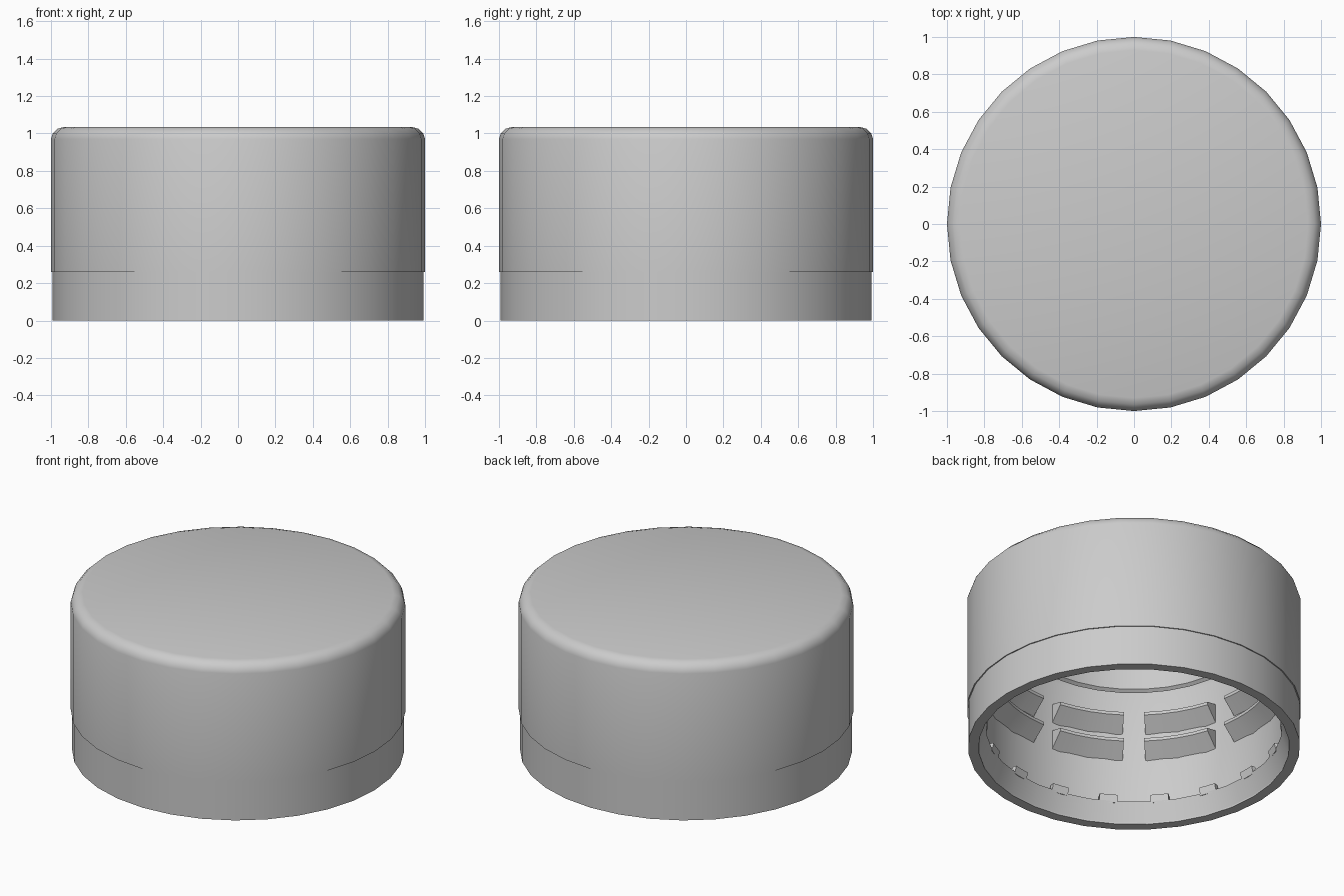
import bpy, bmesh, math

cube = bpy.data.objects.get("Cube")
if cube:
    bpy.data.objects.remove(cube, do_unlink=True)

SIDES = 32

grey = bpy.data.materials.new("grey_plastic")
grey.use_nodes = True
colour = (0.6, 0.6, 0.6, 1)
grey.diffuse_color = colour
grey.node_tree.nodes["Principled BSDF"].inputs["Base Color"].default_value = colour


def sweep(bm, profile, start, end, steps, solid=False):
    """Turn a (radius, height) profile about z; solid closes it and caps its ends."""
    rings = []
    for i in range(steps + 1):
        a = math.radians(start + (end - start) * i / steps)
        rings.append([bm.verts.new((r * math.cos(a), r * math.sin(a), z)) for r, z in profile])
    n = len(profile)
    for r0, r1 in zip(rings, rings[1:]):
        for j in range(n if solid else n - 1):
            k = (j + 1) % n
            bm.faces.new((r0[j], r1[j], r1[k], r0[k]))
    if solid:
        bm.faces.new(rings[0])
        bm.faces.new(rings[-1][::-1])


def finish(name, bm, angle=40):
    bmesh.ops.remove_doubles(bm, verts=bm.verts, dist=0.0005)
    bmesh.ops.recalc_face_normals(bm, faces=bm.faces)
    mesh = bpy.data.meshes.new(name)
    bm.to_mesh(mesh)
    bm.free()
    mesh.materials.append(grey)
    obj = bpy.data.objects.new(name, mesh)
    bpy.context.collection.objects.link(obj)
    bpy.ops.object.select_all(action='DESELECT')
    obj.select_set(True)
    bpy.context.view_layer.objects.active = obj
    bpy.ops.object.shade_smooth_by_angle(angle=math.radians(angle))


# Hollow cap with rounded top rim, narrower lower band and a hanging plug seal
bm = bmesh.new()
sweep(bm, [(0, 1.035), (0.93, 1.035), (0.965, 1.025), (0.99, 1.0), (1, 0.97),
           (1, 0.26), (0.993, 0.26), (0.993, 0), (0.93, 0),
           (0.93, 0.9), (0.91, 0.94), (0.87, 0.95), (0.76, 0.95),
           (0.74, 0.8), (0.72, 0.785), (0.7, 0.8), (0.68, 0.95), (0, 0.95)],
      0, 360, SIDES)
finish("cap_shell", bm)

# Two rows of interrupted thread wedges on the inner wall
bm = bmesh.new()
for z in (0.43, 0.61):
    wedge = [(0.94, z), (0.835, z + 0.09), (0.835, z + 0.11), (0.94, z + 0.14)]
    for i in range(10):
        start = -130 + 36 * i
        sweep(bm, wedge, start + 4.2, start + 31.8, 4, True)
finish("thread_wedges", bm)

# Inward tapering retaining ring above the lower rim
bm = bmesh.new()
sweep(bm, [(0.93, 0.01), (0.885, 0.13), (0.93, 0.13)], 0, 360, SIDES)
finish("retaining_ring", bm)

# Teeth along the top of the retaining ring
bm = bmesh.new()
tooth = [(0.925, 0.12), (0.885, 0.12), (0.875, 0.17), (0.9, 0.17)]
for i in range(18):
    centre = -120 + 20 * i
    sweep(bm, tooth, centre - 3.5, centre + 3.5, 2, True)
finish("ring_teeth", bm)
